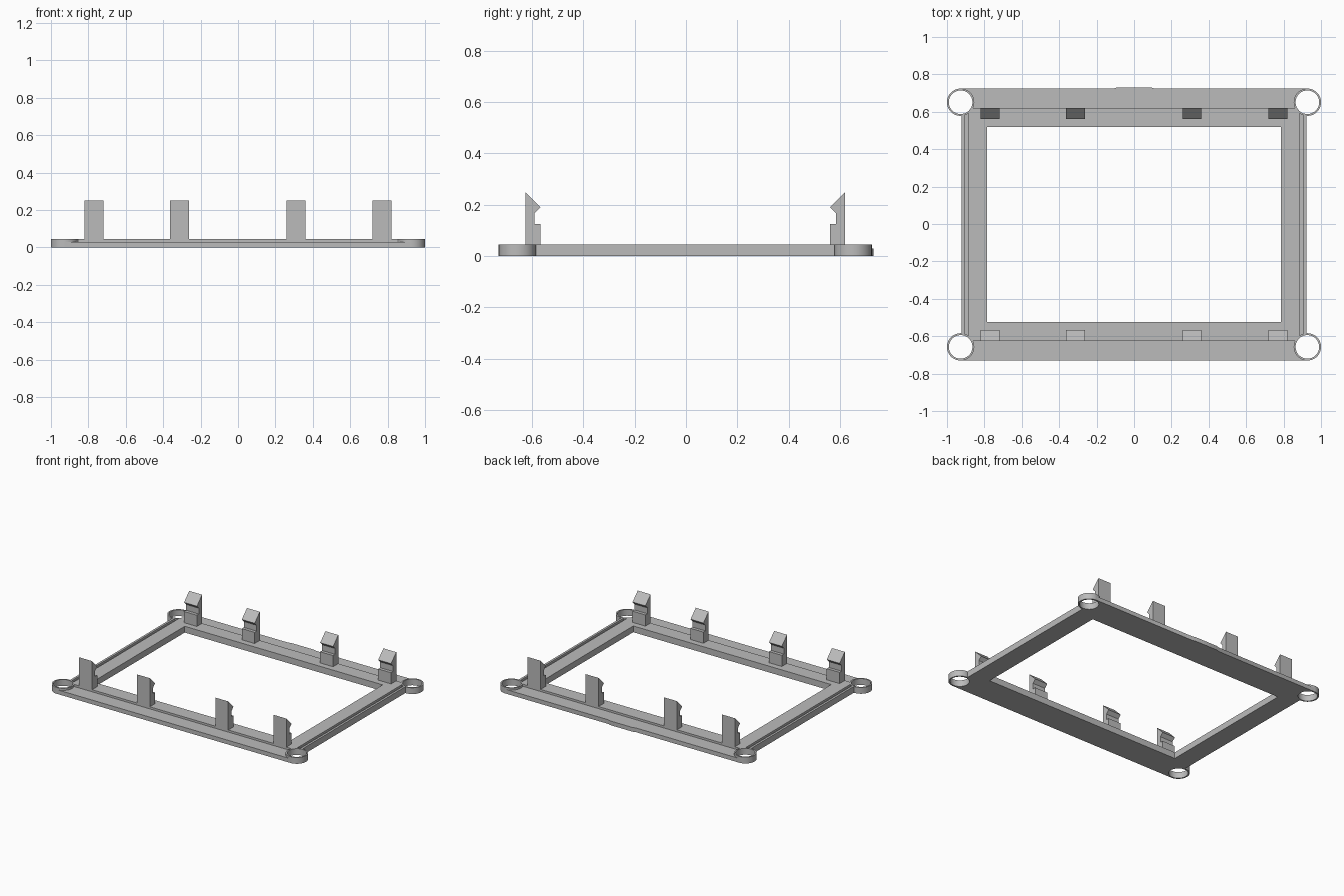
import bpy
import bmesh
from mathutils import Matrix, Vector

cube = bpy.data.objects.get("Cube")
if cube:
    bpy.data.objects.remove(cube, do_unlink=True)

SHIFT_Y = -0.003
LOW, HIGH = 0.03, 0.045        # outer ledge and raised rim heights
RING_X, RING_Y = 0.927, 0.654  # corner eyelet centres
RING_R, HOLE_R = 0.073, 0.063

grey = bpy.data.materials.new("grey plastic")
grey.use_nodes = True
grey.diffuse_color = (0.5, 0.5, 0.5, 1)
grey.node_tree.nodes["Principled BSDF"].inputs["Base Color"].default_value = (0.5, 0.5, 0.5, 1)


def finish(name, bm):
    bmesh.ops.translate(bm, verts=bm.verts, vec=(0, SHIFT_Y, 0))
    bmesh.ops.recalc_face_normals(bm, faces=bm.faces)
    mesh = bpy.data.meshes.new(name)
    bm.to_mesh(mesh)
    bm.free()
    mesh.materials.append(grey)
    obj = bpy.data.objects.new(name, mesh)
    bpy.context.scene.collection.objects.link(obj)
    return obj


def box(name, x0, x1, y0, y1, z0, z1):
    bm = bmesh.new()
    centre = Vector(((x0 + x1) / 2, (y0 + y1) / 2, (z0 + z1) / 2))
    size = Matrix.Diagonal((x1 - x0, y1 - y0, z1 - z0, 1))
    bmesh.ops.create_cube(bm, size=1, matrix=Matrix.Translation(centre) @ size)
    return finish(name, bm)


def cylinder(name, x, y, radius, z0, z1):
    bm = bmesh.new()
    bmesh.ops.create_cone(bm, cap_ends=True, segments=64, radius1=radius, radius2=radius,
                          depth=z1 - z0, matrix=Matrix.Translation((x, y, (z0 + z1) / 2)))
    return finish(name, bm)


def prism(name, outline, direction):
    bm = bmesh.new()
    face = bm.faces.new([bm.verts.new(p) for p in outline])
    grown = bmesh.ops.extrude_face_region(bm, geom=[face])["geom"]
    bmesh.ops.translate(bm, vec=direction,
                        verts=[g for g in grown if isinstance(g, bmesh.types.BMVert)])
    return finish(name, bm)


def combine(target, other, operation):
    mod = target.modifiers.new("combine", "BOOLEAN")
    mod.operation = operation
    mod.solver = "EXACT"
    mod.object = other
    bpy.context.view_layer.objects.active = target
    bpy.ops.object.modifier_apply(modifier=mod.name)
    bpy.data.objects.remove(other, do_unlink=True)


corners = [(sx, sy) for sx in (-1, 1) for sy in (-1, 1)]

# Base plate with raised inner rim, thin side walls and corner eyelets
frame = box("frame", -0.922, 0.922, -0.727, 0.727, 0, LOW)
combine(frame, box("inner_rim", -0.885, 0.885, -0.623, 0.623, 0.01, HIGH), "UNION")
for s in (-1, 1):
    x0, x1 = sorted((s * 0.906, s * 0.922))
    combine(frame, box("side_wall", x0, x1, -0.63, 0.63, 0.01, HIGH), "UNION")
for sx, sy in corners:
    combine(frame, cylinder("eyelet", sx * RING_X, sy * RING_Y, RING_R, 0, HIGH), "UNION")

# Shallow thumb tab at the back
tab = [(-0.11, 0.72, 0), (0.11, 0.72, 0), (0.11, 0.727, 0), (0.09, 0.734, 0),
       (-0.09, 0.734, 0), (-0.11, 0.727, 0)]
combine(frame, prism("back_tab", tab, (0, 0, LOW)), "UNION")

# Window and eyelet holes
combine(frame, box("opening", -0.785, 0.785, -0.521, 0.521, -0.1, 0.2), "DIFFERENCE")
for sx, sy in corners:
    combine(frame, cylinder("hole", sx * RING_X, sy * RING_Y, HOLE_R, -0.1, 0.2), "DIFFERENCE")

# Snap clips with inward hooks along front and back
profile = [(0.623, 0.04), (0.623, 0.25), (0.564, 0.19), (0.587, 0.167),
           (0.587, 0.125), (0.564, 0.125), (0.564, 0.04)]
for side, sy in (("front", -1), ("back", 1)):
    for i, x in enumerate((-0.77, -0.312, 0.31, 0.77)):
        prism(f"{side}_clip_{i + 1}", [(x - 0.051, sy * y, z) for y, z in profile], (0.102, 0, 0))

# Round eyelets, crisp edges
bpy.ops.object.select_all(action="DESELECT")
frame.select_set(True)
bpy.context.view_layer.objects.active = frame
bpy.ops.object.shade_smooth_by_angle(angle=0.5)
